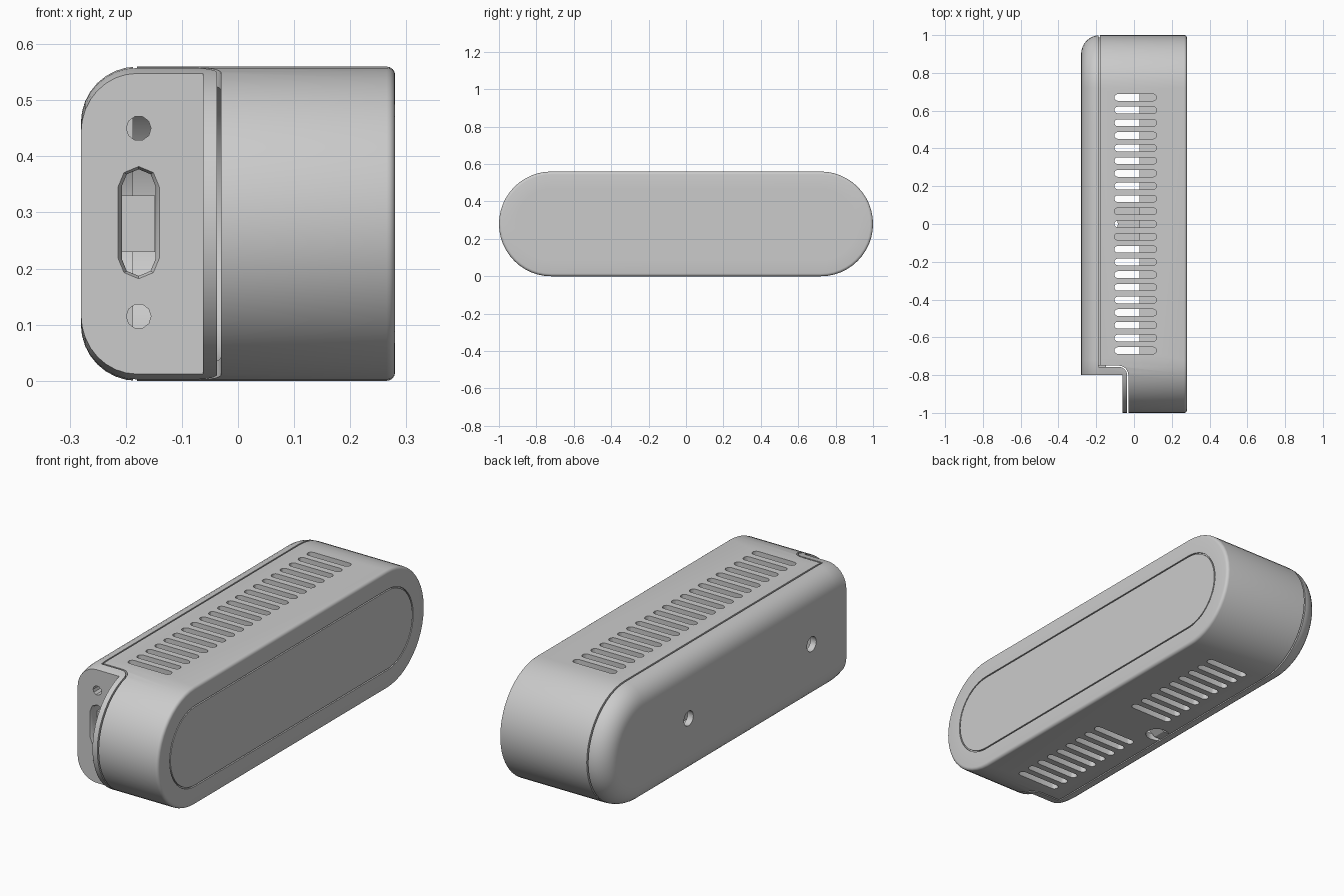
import bpy, bmesh
from math import sin, cos, pi, radians
from mathutils import Vector

if "Cube" in bpy.data.objects:
    bpy.data.objects.remove(bpy.data.objects["Cube"])

R = 0.28       # end radius, also the half height
MID = 0.28     # height of the long axis

grey = bpy.data.materials.new("light_grey_plastic")
grey.use_nodes = True
COLOUR = (0.6, 0.6, 0.6, 1)
grey.diffuse_color = COLOUR
grey.node_tree.nodes["Principled BSDF"].inputs["Base Color"].default_value = COLOUR


def stadium(half, r, ca=0.0, cb=0.0, n=24):
    """Rounded slot outline, long in the first coordinate."""
    pts = []
    for side, start in ((1, -pi / 2), (-1, pi / 2)):
        for i in range(n + 1):
            a = start + pi * i / n
            pts.append((ca + side * (half - r) + r * cos(a), cb + r * sin(a)))
    return pts


def circle(r, ca, cb, n=16):
    return [(ca + r * cos(2 * pi * i / n), cb + r * sin(2 * pi * i / n)) for i in range(n)]


def place(axis, p, c):
    a, b = p
    return {"x": (c, a, b), "y": (a, c, b), "z": (a, b, c)}[axis]


def add_loft(bm, axis, rings):
    """Skin a list of (outline, position) rings and cap both ends."""
    loops = [[bm.verts.new(place(axis, p, c)) for p in pts] for pts, c in rings]
    for low, high in zip(loops, loops[1:]):
        n = len(low)
        for i in range(n):
            j = (i + 1) % n
            bm.faces.new((low[i], low[j], high[j], high[i]))
    bm.faces.new(loops[0])
    bm.faces.new(loops[-1])


def make(name, lofts):
    bm = bmesh.new()
    for axis, rings in lofts:
        add_loft(bm, axis, rings)
    bmesh.ops.recalc_face_normals(bm, faces=bm.faces)
    mesh = bpy.data.meshes.new(name)
    bm.to_mesh(mesh)
    bm.free()
    mesh.materials.append(grey)
    ob = bpy.data.objects.new(name, mesh)
    bpy.context.collection.objects.link(ob)
    return ob


def prism(axis, pts, lo, hi):
    return axis, [(pts, lo), (pts, hi)]


def box(x0, x1, y0, y1, z0, z1):
    return prism("z", [(x0, y0), (x1, y0), (x1, y1), (x0, y1)], z0, z1)


def activate(ob):
    bpy.ops.object.select_all(action="DESELECT")
    ob.select_set(True)
    bpy.context.view_layer.objects.active = ob


def boolean(ob, lofts, operation="DIFFERENCE"):
    cutter = make("cutter", lofts)
    cutter.hide_render = True
    mod = ob.modifiers.new("cut", "BOOLEAN")
    mod.operation, mod.solver, mod.object = operation, "EXACT", cutter
    activate(ob)
    bpy.ops.object.modifier_apply(modifier=mod.name)
    bpy.data.objects.remove(cutter)


def smooth(ob):
    activate(ob)
    bpy.ops.object.shade_smooth_by_angle(angle=radians(30))


def body_ring(x, inset):
    return stadium(1 - inset, R - inset, 0, MID), x


def corner(r):
    """Rounded step corner shared by the shell notch and the cover flange."""
    return [(-0.08 + r * sin(a), -0.8 + r * cos(a)) for a in (pi / 16 * i for i in range(9))]


# Main shell: grooved face, rounded rim, outer wall, stepped edge, cavity
rim = [(0.28 - 0.015 * (1 - cos(a)), 0.015 * (1 - sin(a)))
       for a in (pi / 8 * i for i in range(5))]
shell_steps = [(0.28, 0.095), (0.272, 0.095), (0.272, 0.089), (0.28, 0.089)] + rim + [
    (-0.18, 0), (-0.18, 0.012), (-0.187, 0.012), (-0.187, 0.03), (0.03, 0.03)]
shell = make("main_shell", [("x", [body_ring(x, i) for x, i in shell_steps])])

# Step at the front end of the shell
boolean(shell, [prism("z", [(-0.3, -0.75)] + corner(0.05) + [(-0.03, -1.1), (-0.3, -1.1)],
                      -0.1, 0.7)])

# Ventilation slots: full row on top, two groups underneath
slots = []
for k in range(-10, 11):
    outline = stadium(0.112, 0.018, 0.008, k * 0.067, 6)
    slots.append(prism("z", outline, 0.5, 0.6))
    if abs(k) > 1:
        slots.append(prism("z", outline, -0.04, 0.06))
boolean(shell, slots)

# Release opening under the shell
boolean(shell, [prism("z", stadium(0.055, 0.05, -0.14, 0, 8), -0.05, 0.05)])
smooth(shell)

# Back cover: rounded edge, then trimmed to its stepped side outline
fillet = [(-0.18 - 0.1 * cos(a), 0.1 * (1 - sin(a))) for a in (pi / 16 * i for i in range(9))]
cover = make("back_cover", [("x", [body_ring(x, i) for x, i in fillet + [(-0.037, 0)]])])
outline = [(-0.3, 1.1), (-0.187, 1.1), (-0.187, -0.757)] + corner(0.043) + [
    (-0.037, -1.1), (-0.062, -1.1), (-0.062, -0.8), (-0.3, -0.8)]
boolean(cover, [prism("z", outline, -0.1, 0.7)], "INTERSECT")
boolean(cover, [prism("x", stadium(0.84, 0.2, 0.1, MID), -0.25, -0.1)])

# Mounting holes in the back
boolean(cover, [prism("x", circle(0.035, y, MID), -0.3, -0.2) for y in (0.38, -0.54)])

# Screw holes and socket opening on the stepped front face
holes = [prism("y", circle(0.022, -0.177, z, 10), -0.82, -0.7) for z in (0.45, 0.115)]


def upright(half, r):
    return [(-0.177 + b, 0.282 + a) for a, b in stadium(half, r, 0, 0, 4)]


boolean(cover, holes + [("y", [(upright(0.108, 0.046), -0.82), (upright(0.1, 0.037), -0.8),
                               (upright(0.095, 0.03), -0.79), (upright(0.095, 0.03), -0.69)])])
smooth(cover)

# Socket behind the opening
make("socket_block", [box(-0.21, -0.148, -0.76, -0.7, 0.23, 0.33)])

# Release tab in the lower opening
make("release_tab", [prism("y", [(-0.21, 0.006), (-0.15, 0.006), (-0.115, 0.03), (-0.21, 0.04)],
                           -0.032, 0.032)])
